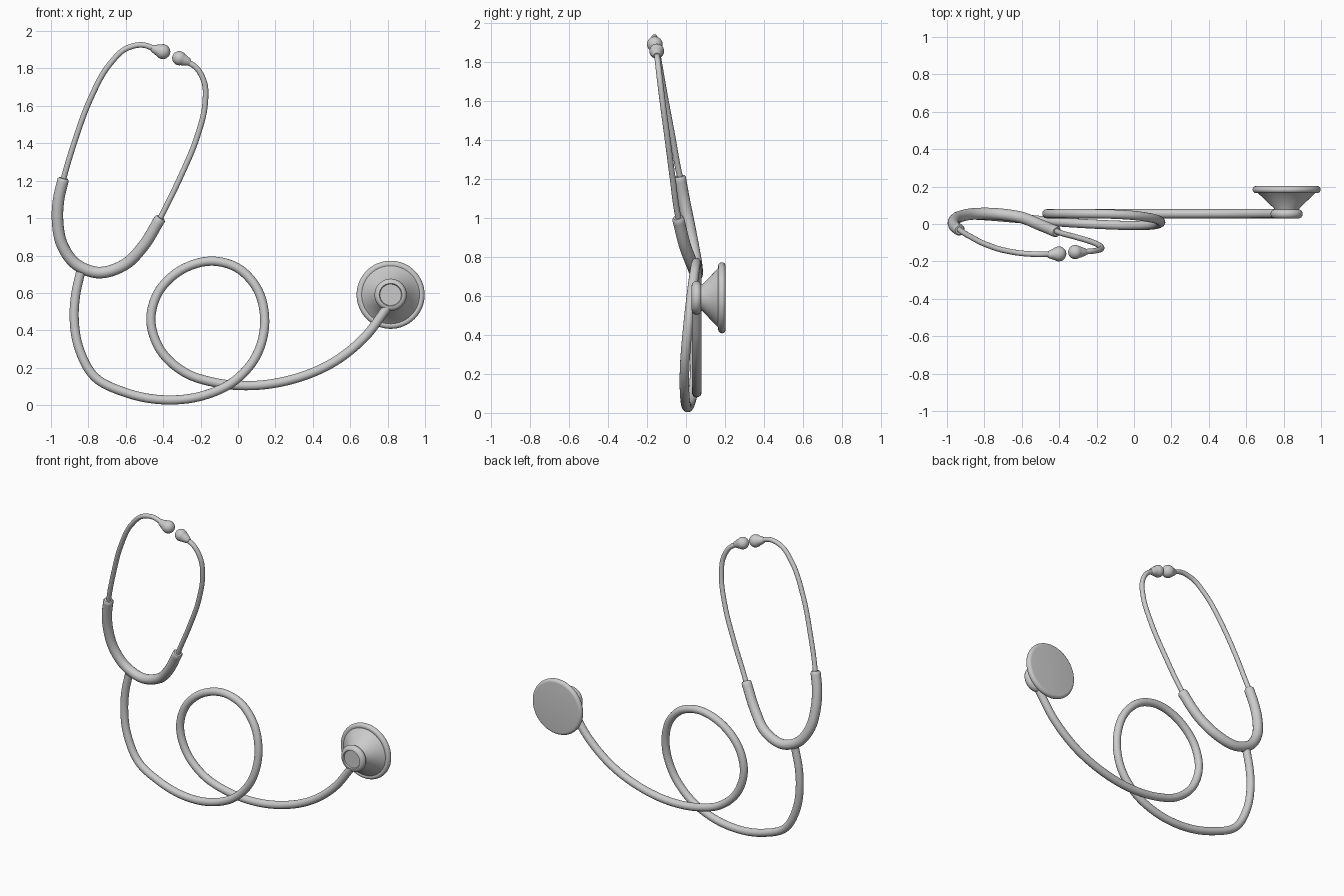
import bpy, bmesh, math
from mathutils import Vector

if "Cube" in bpy.data.objects:
    bpy.data.objects.remove(bpy.data.objects["Cube"])


def smooth_path(pts, steps=8):
    """Smooth interpolation through points, tangents weighted by chord length."""
    p = [Vector(q) for q in pts]
    n = len(p)
    d = [(p[i + 1] - p[i]).length for i in range(n - 1)]
    v = [(p[i + 1] - p[i]) / d[i] for i in range(n - 1)]
    tan = []
    for i in range(n):
        if i == 0:
            tan.append(v[0])
        elif i == n - 1:
            tan.append(v[-1])
        else:
            tan.append((v[i - 1] * d[i] + v[i] * d[i - 1]) / (d[i - 1] + d[i]))
    out = []
    for i in range(n - 1):
        for k in range(steps):
            t = k / steps
            out.append((2*t**3 - 3*t**2 + 1) * p[i] + (t**3 - 2*t**2 + t) * d[i] * tan[i]
                       + (3*t**2 - 2*t**3) * p[i + 1] + (t**3 - t**2) * d[i] * tan[i + 1])
    out.append(p[-1])
    return out


def finish(obj):
    bpy.ops.object.select_all(action='DESELECT')
    obj.select_set(True)
    bpy.context.view_layer.objects.active = obj
    bpy.ops.object.shade_smooth_by_angle(angle=math.radians(40))


def tube(name, pts, radius, lip=0.0):
    """Round tube along a path; lip rounds off both ends."""
    path = smooth_path(pts)
    rows = [(q, 1.0) for q in path]
    if lip:
        a = (path[0] - path[1]).normalized() * lip
        b = (path[-1] - path[-2]).normalized() * lip
        rows = [(path[0] + a, 0.78)] + rows + [(path[-1] + b, 0.78)]
    cu = bpy.data.curves.new(name + "_path", 'CURVE')
    cu.dimensions = '3D'
    cu.bevel_depth = radius
    cu.bevel_resolution = 6
    cu.use_fill_caps = True
    sp = cu.splines.new('POLY')
    sp.points.add(len(rows) - 1)
    for pt, (q, r) in zip(sp.points, rows):
        pt.co = (*q, 1)
        pt.radius = r
    tmp = bpy.data.objects.new(name + "_path", cu)
    bpy.context.collection.objects.link(tmp)
    dg = bpy.context.evaluated_depsgraph_get()
    me = bpy.data.meshes.new_from_object(tmp.evaluated_get(dg))
    bpy.data.objects.remove(tmp)
    obj = bpy.data.objects.new(name, me)
    bpy.context.collection.objects.link(obj)
    finish(obj)


def lathe(name, origin, axis, profile, sides=48):
    """Revolve (radius, distance along axis) pairs about an axis."""
    rot = Vector(axis).to_track_quat('Z', 'Y')
    bm = bmesh.new()
    rings = []
    for r, h in profile:
        if r == 0:
            ring = [bm.verts.new(rot @ Vector((0, 0, h)))]
        else:
            ring = [bm.verts.new(rot @ Vector((r * math.cos(a), r * math.sin(a), h)))
                    for a in (2 * math.pi * k / sides for k in range(sides))]
        rings.append(ring)
    for a, b in zip(rings, rings[1:]):
        for k in range(sides):
            f = [a[k % len(a)], a[(k + 1) % len(a)], b[(k + 1) % len(b)], b[k % len(b)]]
            bm.faces.new(list(dict.fromkeys(f)))
    bmesh.ops.recalc_face_normals(bm, faces=bm.faces)
    me = bpy.data.meshes.new(name)
    bm.to_mesh(me)
    bm.free()
    obj = bpy.data.objects.new(name, me)
    obj.location = origin
    bpy.context.collection.objects.link(obj)
    finish(obj)


def arc(cr, ch, r, a0, a1, n=8):
    """Arc of profile points, angles in degrees from the radial direction."""
    return [(cr + r * math.cos(math.radians(a0 + (a1 - a0) * i / n)),
             ch + r * math.sin(math.radians(a0 + (a1 - a0) * i / n))) for i in range(n + 1)]


# Long looped hose from the yoke to the chestpiece
tube("hose", [
    (-.842, .054, .71), (-.868, .053, .59), (-.876, .052, .47), (-.852, .048, .31),
    (-.765, .042, .15), (-.60, .028, .067), (-.39, .010, .028), (-.19, -.002, .05),
    (-.025, -.008, .125), (.093, -.006, .255), (.143, .010, .445), (.098, .031, .63),
    (-.005, .046, .735), (-.135, .053, .77), (-.305, .055, .722), (-.428, .055, .60),
    (-.466, .055, .46), (-.415, .055, .295), (-.285, .055, .175), (-.12, .055, .12),
    (.04, .055, .104), (.28, .055, .135), (.52, .055, .235), (.68, .055, .366),
    (.80, .055, .525)], 0.0245)

# Thick yoke joining both ear tubes
tube("yoke", [
    (-.935, -.031, 1.205), (-.959, -.012, 1.10), (-.965, .010, .99), (-.94, .036, .857),
    (-.87, .053, .757), (-.753, .055, .709), (-.60, .034, .755), (-.507, -.003, .85),
    (-.418, -.04, .995)], 0.031, lip=0.009)

# Thin ear tubes
ear_paths = {
    "left": [(-.945, -.018, 1.16), (-.93, -.033, 1.22), (-.87, -.07, 1.42),
             (-.79, -.11, 1.635), (-.684, -.143, 1.825), (-.597, -.157, 1.907),
             (-.513, -.162, 1.926), (-.43, -.162, 1.899)],
    "right": [(-.435, -.03, .96), (-.405, -.043, 1.02), (-.31, -.07, 1.215),
              (-.22, -.098, 1.43), (-.176, -.122, 1.61), (-.18, -.136, 1.725),
              (-.224, -.145, 1.805), (-.29, -.15, 1.845)],
}
tip_ends = {"left": ((-.402, -.160, 1.890), .040), "right": ((-.314, -.150, 1.855), .038)}
for side, pts in ear_paths.items():
    tube(side + "_ear_tube", pts, 0.015)
    # Pear-shaped ear tip
    centre, r = tip_ends[side]
    axis = Vector(centre) - Vector(pts[-1])
    prof = [(0, -.063), (.016, -.063), (.020, -.056), (.024, -.045), (.029, -.032)]
    prof += arc(0, 0, r, -34, 84, 12) + [(0, r)]
    lathe(side + "_ear_tip", centre, axis, prof, 32)

# Chestpiece: small ringed drum, flared cone and flat rimmed diaphragm
cx, cz = 0.816, 0.590
drum = [(0, .037), (.057, .037), (.058, .034)] + arc(.061, .054, .025, -90, 90, 14) + [(0, .079)]
lathe("chestpiece_drum", (cx, 0, cz), (0, 1, 0), drum)
bell = [(0, .07), (.066, .07), (.068, .084), (.155, .167)]
bell += arc(.163, .184, .019, -90, 90, 12) + [(0, .203)]
lathe("chestpiece_bell", (cx, 0, cz), (0, 1, 0), bell, 64)
